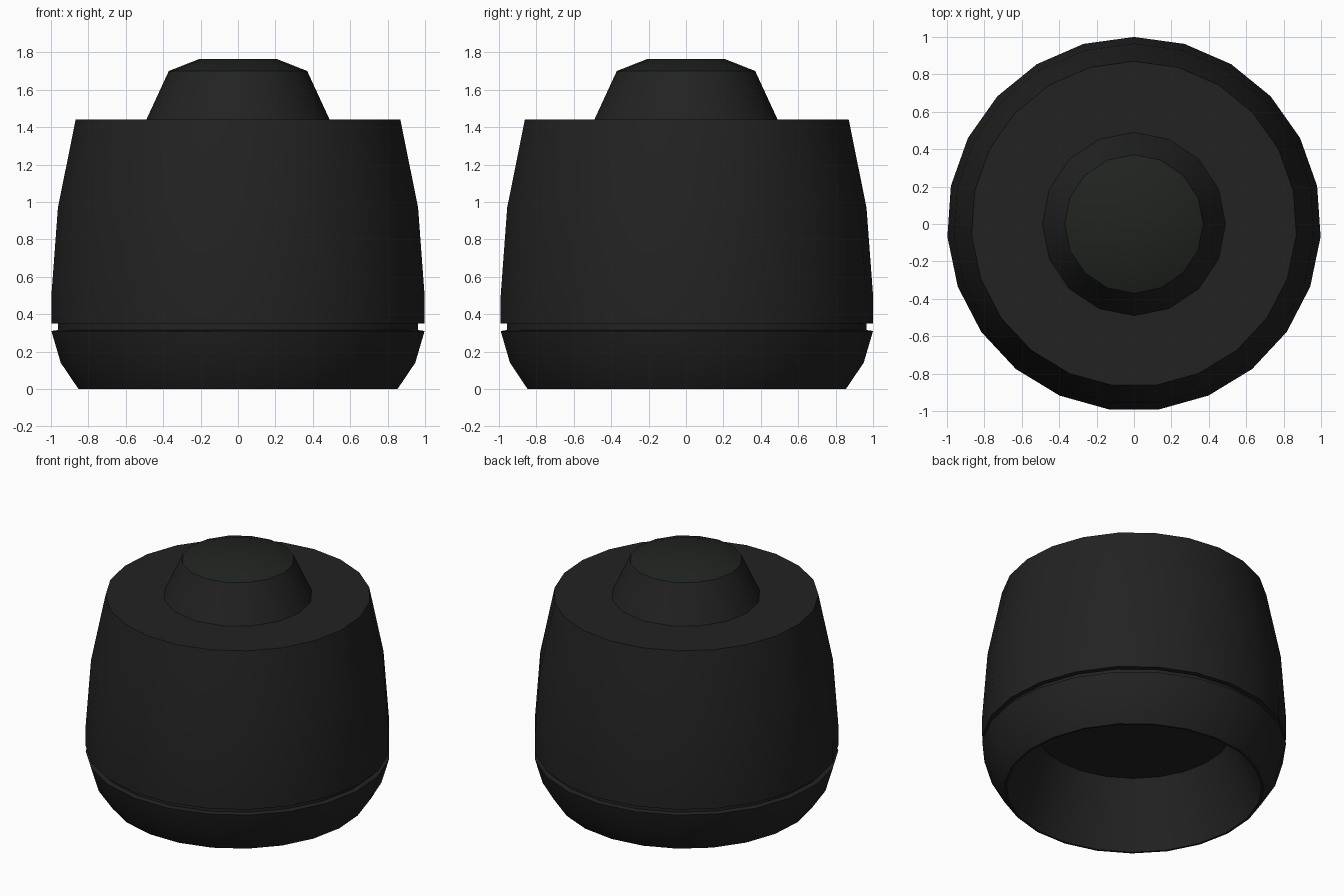
import bpy, bmesh, math

if "Cube" in bpy.data.objects:
    bpy.data.objects.remove(bpy.data.objects["Cube"])


def make_material(name, color):
    mat = bpy.data.materials.new(name)
    mat.use_nodes = True
    mat.diffuse_color = (*color, 1)
    mat.node_tree.nodes["Principled BSDF"].inputs["Base Color"].default_value = (*color, 1)
    return mat


black = make_material("soft black", (0.016, 0.016, 0.016))
green_black = make_material("greenish black", (0.014, 0.017, 0.014))


def lathe(name, profile, sides, mat):
    """Spin (radius, height) points round z; a zero radius closes to a point."""
    bm = bmesh.new()
    rings = []
    for r, z in profile:
        if r == 0:
            rings.append([bm.verts.new((0, 0, z))] * sides)
            continue
        ring = []
        for i in range(sides):
            a = math.pi / 2 + math.tau * i / sides
            ring.append(bm.verts.new((r * math.cos(a), r * math.sin(a), z)))
        rings.append(ring)
    for low, high in zip(rings, rings[1:]):
        for i in range(sides):
            j = (i + 1) % sides
            corners = dict.fromkeys((low[i], low[j], high[j], high[i]))
            bm.faces.new(list(corners))
    mesh = bpy.data.meshes.new(name)
    bm.to_mesh(mesh)
    bm.free()
    mesh.materials.append(mat)
    obj = bpy.data.objects.new(name, mesh)
    bpy.context.collection.objects.link(obj)
    bpy.ops.object.select_all(action="DESELECT")
    obj.select_set(True)
    bpy.context.view_layer.objects.active = obj
    bpy.ops.object.shade_smooth_by_angle(angle=math.radians(30))
    return obj


# Hollow base: recess ceiling, tapered inner wall, thin rim, rounded outside
lathe("base_shell", [(0, 0.45), (0.65, 0.45), (0.84, 0), (0.855, 0),
                     (0.95, 0.14), (1, 0.31), (0.96, 0.316)], 23, black)

# Recessed seam between base and body
lathe("seam_ring", [(0.965, 0.3), (0.965, 0.36)], 23, black)

# Main body with a flat shoulder
lathe("body_shell", [(0.96, 0.35), (1, 0.35), (1, 0.5), (0.965, 0.97),
                     (0.87, 1.44), (0.48, 1.44)], 23, black)

# Tapered neck and shallow domed button
lathe("neck", [(0.49, 1.44), (0.37, 1.7)], 16, black)
lathe("top_button", [(0.37, 1.7), (0.205, 1.765), (0, 1.765)], 16, green_black)
